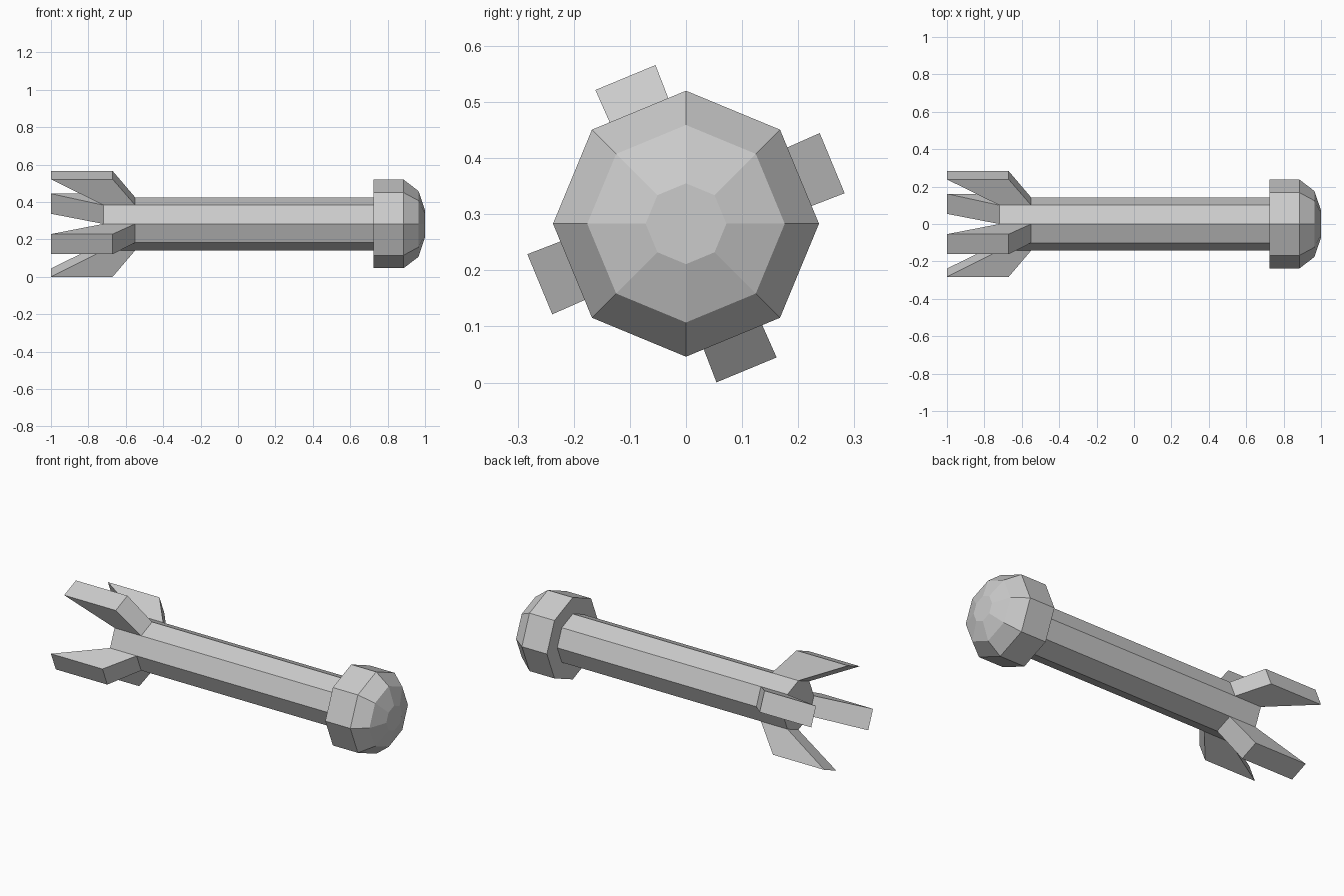
import bpy, bmesh
from math import cos, sin, pi
from mathutils import Vector

if "Cube" in bpy.data.objects:
    bpy.data.objects.remove(bpy.data.objects["Cube"])

SIDES = 8
AXIS_Z = 0.283          # height of the long axis


def loft(bm, stations):
    """Octagonal rings along x, capped at both ends; returns the side faces per band."""
    rings = []
    for x, r in stations:
        rings.append([bm.verts.new((x, r * cos(i * 2 * pi / SIDES), AXIS_Z + r * sin(i * 2 * pi / SIDES)))
                      for i in range(SIDES)])
    bands = []
    for a, b in zip(rings, rings[1:]):
        bands.append([bm.faces.new((a[i], a[(i + 1) % SIDES], b[(i + 1) % SIDES], b[i]))
                      for i in range(SIDES)])
    bm.faces.new(rings[0])
    bm.faces.new(rings[-1])
    return bands


def finish(bm, name):
    bmesh.ops.recalc_face_normals(bm, faces=bm.faces)
    mesh = bpy.data.meshes.new(name)
    bm.to_mesh(mesh)
    bm.free()
    obj = bpy.data.objects.new(name, mesh)
    bpy.context.collection.objects.link(obj)
    return obj


# shaft, with four swept tail fins pulled out of every other rear face
bm = bmesh.new()
bands = loft(bm, [(-0.72, 0.142), (-0.55, 0.142), (0.73, 0.142)])
for k in range(0, SIDES, 2):
    ang = (k + 0.5) * 2 * pi / SIDES
    out = Vector((0, cos(ang), sin(ang)))
    side = Vector((0, -sin(ang), cos(ang)))
    centre = Vector((0, 0, AXIS_Z))
    new = bmesh.ops.extrude_discrete_faces(bm, faces=[bands[0][k]])["faces"][0]
    for v in new.verts:
        x = -1.0 if v.co.x < -0.6 else -0.67
        s = 0.058 if (v.co - centre).dot(side) > 0 else -0.058
        v.co = centre + Vector((x, 0, 0)) + out * 0.282 + side * s
finish(bm, "shaft_and_tail_fins")

# blunt rounded nose
bm = bmesh.new()
loft(bm, [(0.725, 0.237), (0.885, 0.237), (0.965, 0.176), (1.0, 0.072)])
finish(bm, "nose")
